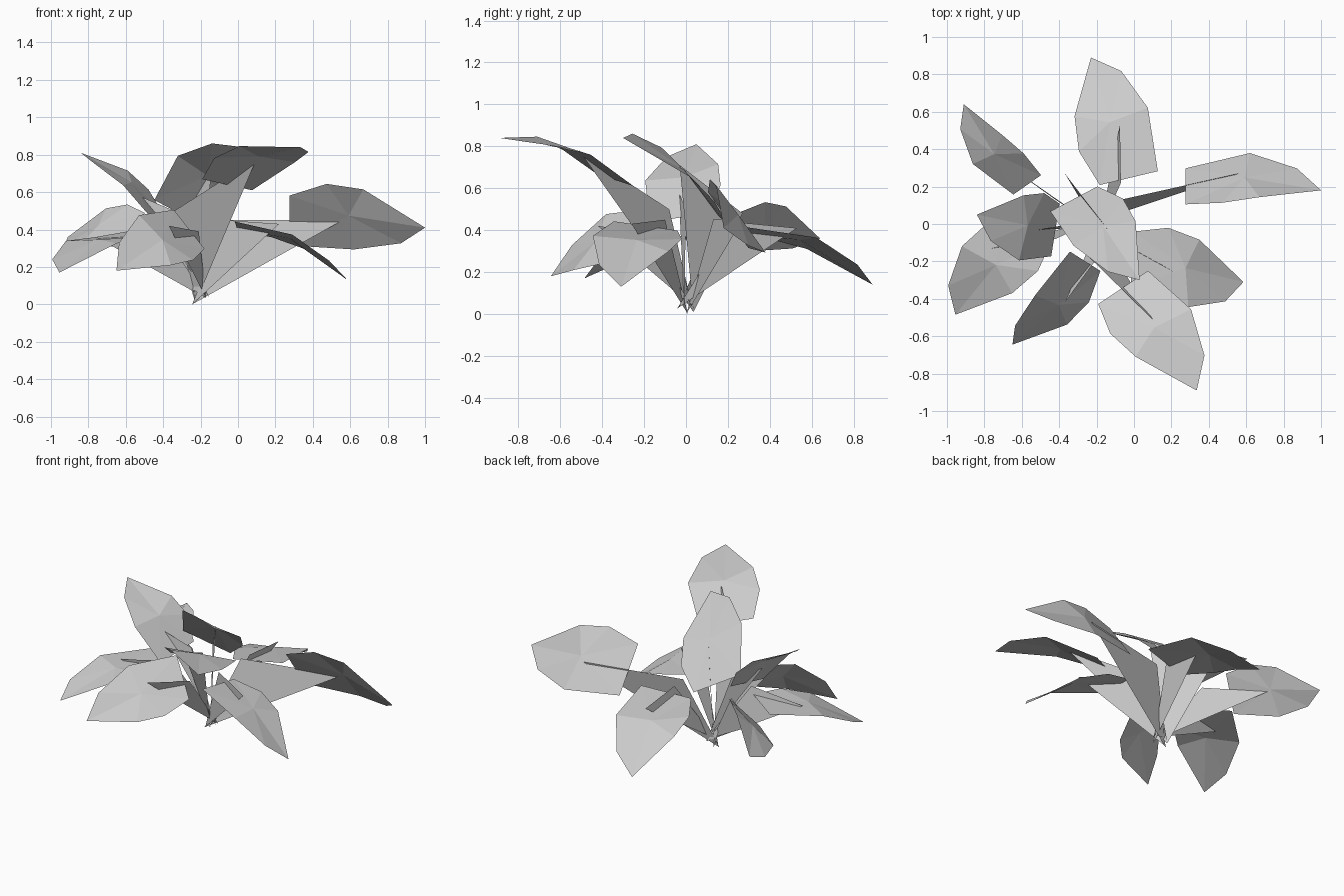
import bpy, bmesh, math
from mathutils import Vector

if "Cube" in bpy.data.objects:
    bpy.data.objects.remove(bpy.data.objects["Cube"], do_unlink=True)

GREY = (0.6, 0.6, 0.6, 1.0)
mat = bpy.data.materials.new("leaf grey")
mat.use_nodes = True
mat.diffuse_color = GREY
shader = next(n for n in mat.node_tree.nodes if n.type == 'BSDF_PRINCIPLED')
shader.inputs["Base Color"].default_value = GREY

# Shared blade outline: (fraction along the midrib, fraction of the half width)
BLADE = [(0, 0.75), (0.47, 1), (0.82, 0.63), (1, 0),
         (0.54, -0.8), (0.27, -0.96), (0, -0.73)]
MID = 0.43      # where the facets of the blade meet
ARCH = 0.1      # height of the blade's bend relative to its length
ROOT = Vector((-0.2, 0, 0.02))


def make_object(name, points, faces):
    bm = bmesh.new()
    verts = [bm.verts.new(p) for p in points]
    for face in faces:
        bm.faces.new([verts[i] for i in face])
    mesh = bpy.data.meshes.new(name)
    bm.to_mesh(mesh)
    bm.free()
    mesh.materials.append(mat)
    obj = bpy.data.objects.new(name, mesh)
    bpy.context.collection.objects.link(obj)


def leaf(name, base, tip, side, elbow, stalk_end):
    """An arched blade from base to tip, and a flat three-cornered stalk."""
    base, side = Vector(base), Vector(side)
    along = Vector(tip) - base
    up = along.cross(side).normalized()
    if up.z < 0:
        up.negate()

    def on_blade(u, v):
        lift = ARCH * along.length * math.sin(math.pi * u)
        return base + along * u + side * v + up * lift

    # Blade: a fan of flat facets around the middle of the midrib
    count = len(BLADE)
    points = [on_blade(u, v) for u, v in BLADE] + [on_blade(MID, 0)]
    make_object(name + "_leaf", points,
                [(i, (i + 1) % count, count) for i in range(count)])

    # Stalk: foot, elbow and the end that meets the blade
    outward = Vector((along.x, along.y, 0)).normalized()
    foot = ROOT - outward * 0.045
    foot.z = 0.02 - 0.02 * outward.x
    make_object(name + "_stalk",
                [foot, Vector(elbow), Vector(stalk_end)], [(0, 1, 2)])


# Leaves around the plant: base, tip, half width, stalk elbow, stalk end
leaf("back", (-0.03, 0.245, 0.40), (-0.23, 0.89, 0.14),
     (0.21, 0.05, 0.02), (-0.07, 0.22, 0.44), (-0.075, 0.53, 0.41))
leaf("left_side", (0.275, 0.20, 0.45), (1.0, 0.18, 0.41),
     (0, 0.13, -0.18), (-0.07, 0.13, 0.45), (0.56, 0.27, 0.45))
leaf("tall_front", (-0.06, -0.34, 0.64), (0.335, -0.89, 0.84),
     (0.18, 0.12, -0.04), (-0.34, -0.08, 0.50), (0.10, -0.51, 0.78))
leaf("top", (-0.32, 0.135, 0.49), (0.03, -0.30, 0.84),
     (-0.17, -0.09, 0.09), (-0.37, 0.27, 0.48), (-0.14, -0.03, 0.71))
leaf("front_left", (-0.01, -0.19, 0.42), (0.585, -0.31, 0.13),
     (-0.01, -0.205, 0.03), (-0.07, -0.10, 0.45), (0.22, -0.26, 0.43))
leaf("front", (-0.26, -0.20, 0.40), (-0.65, -0.645, 0.18),
     (-0.11, 0.07, 0.14), (-0.21, -0.20, 0.39), (-0.37, -0.42, 0.42))
leaf("front_right", (-0.555, 0.01, 0.37), (-0.955, -0.485, 0.17),
     (-0.165, 0.12, 0), (-0.42, -0.08, 0.42), (-0.76, -0.13, 0.36))
leaf("back_right", (-0.57, 0.21, 0.40), (-0.91, 0.64, 0.36),
     (-0.10, -0.07, -0.12), (-0.42, 0.13, 0.42), (-0.74, 0.36, 0.41))
leaf("right_side", (-0.42, -0.03, 0.46), (-0.84, 0.05, 0.81),
     (-0.03, -0.19, -0.03), (-0.34, 0, 0.50), (-0.53, -0.035, 0.58))
